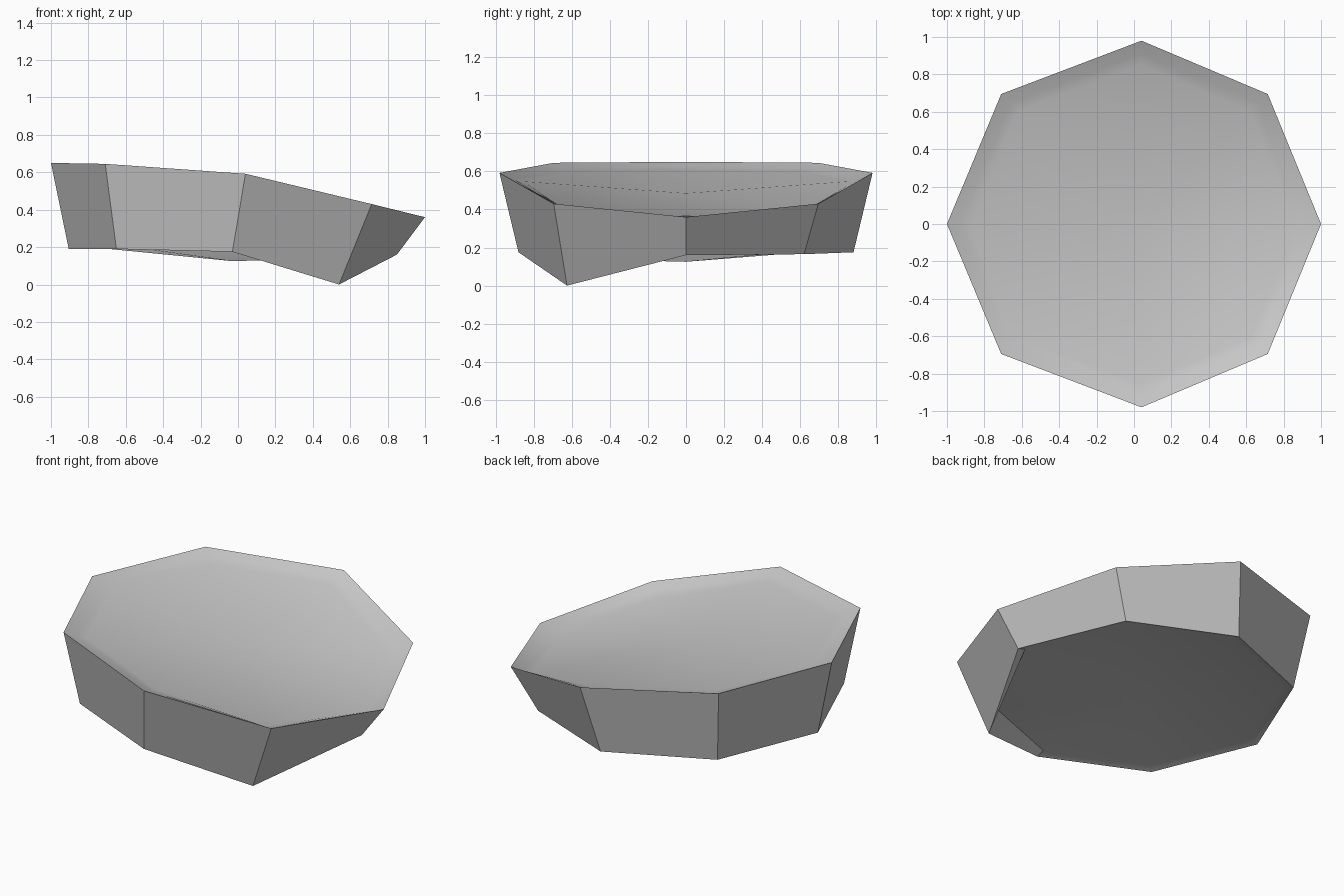
import bpy
import bmesh
from mathutils import Vector

old = bpy.data.objects.get("Cube")
if old:
    bpy.data.objects.remove(old, do_unlink=True)

stone = bpy.data.materials.new("stone grey")
stone.use_nodes = True
GREY = (0.58, 0.58, 0.58, 1)
stone.diffuse_color = GREY
stone.node_tree.nodes["Principled BSDF"].inputs["Base Color"].default_value = GREY


def full_loop(half):
    """Mirror a half outline (left end to right end, y >= 0) into a closed loop."""
    return [Vector(p) for p in half] + [Vector((x, -y, z)) for x, y, z in half[-2:0:-1]]


def inset(loop, scale, rise):
    """Shrink a loop towards the axis and shift its height."""
    return [Vector((p.x * scale, p.y * scale, p.z + rise)) for p in loop]


# Outlines: eight-sided, curving down towards +x
upper_rim = full_loop([(-1, 0, 0.65), (-0.71, 0.695, 0.645), (0.04, 0.98, 0.592),
                       (0.715, 0.695, 0.43), (1, 0, 0.36)])
lower_rim = full_loop([(-0.905, 0, 0.19), (-0.65, 0.62, 0.19), (-0.03, 0.88, 0.175),
                       (0.58, 0.62, 0.165), (0.85, 0, 0.16)])
SPUR = 5  # front right corner, pulled down to the ground
upper_step = inset(upper_rim, 0.93, -0.028)
upper_inner = inset(upper_rim, 0.87, -0.045)
lower_inner = inset(lower_rim, 0.94, 0.016)
lower_rim[SPUR] = Vector((0.54, -0.625, 0))
lower_inner[SPUR] = Vector((0.53, -0.57, 0.14))

bm = bmesh.new()
rings = [[bm.verts.new(p) for p in loop]
         for loop in (lower_inner, lower_rim, upper_rim, upper_step, upper_inner)]

# Underside lip, outer walls and dished top lip
for low, high in zip(rings, rings[1:]):
    for i in range(len(low)):
        j = (i + 1) % len(low)
        bm.faces.new((low[i], low[j], high[j], high[i]))

# Shallow floor of the dish and the bulging underside
for ring, centre in ((rings[0], (-0.03, 0, 0.125)), (rings[-1], (0, 0, 0.485))):
    hub = bm.verts.new(centre)
    for i in range(len(ring)):
        bm.faces.new((ring[i], ring[(i + 1) % len(ring)], hub))

bmesh.ops.recalc_face_normals(bm, faces=bm.faces[:])
mesh = bpy.data.meshes.new("stone_slab")
bm.to_mesh(mesh)
bm.free()
mesh.materials.append(stone)

slab = bpy.data.objects.new("stone_slab", mesh)
bpy.context.collection.objects.link(slab)
bpy.ops.object.select_all(action='DESELECT')
slab.select_set(True)
bpy.context.view_layer.objects.active = slab
bpy.ops.object.shade_smooth_by_angle(angle=0.5)
